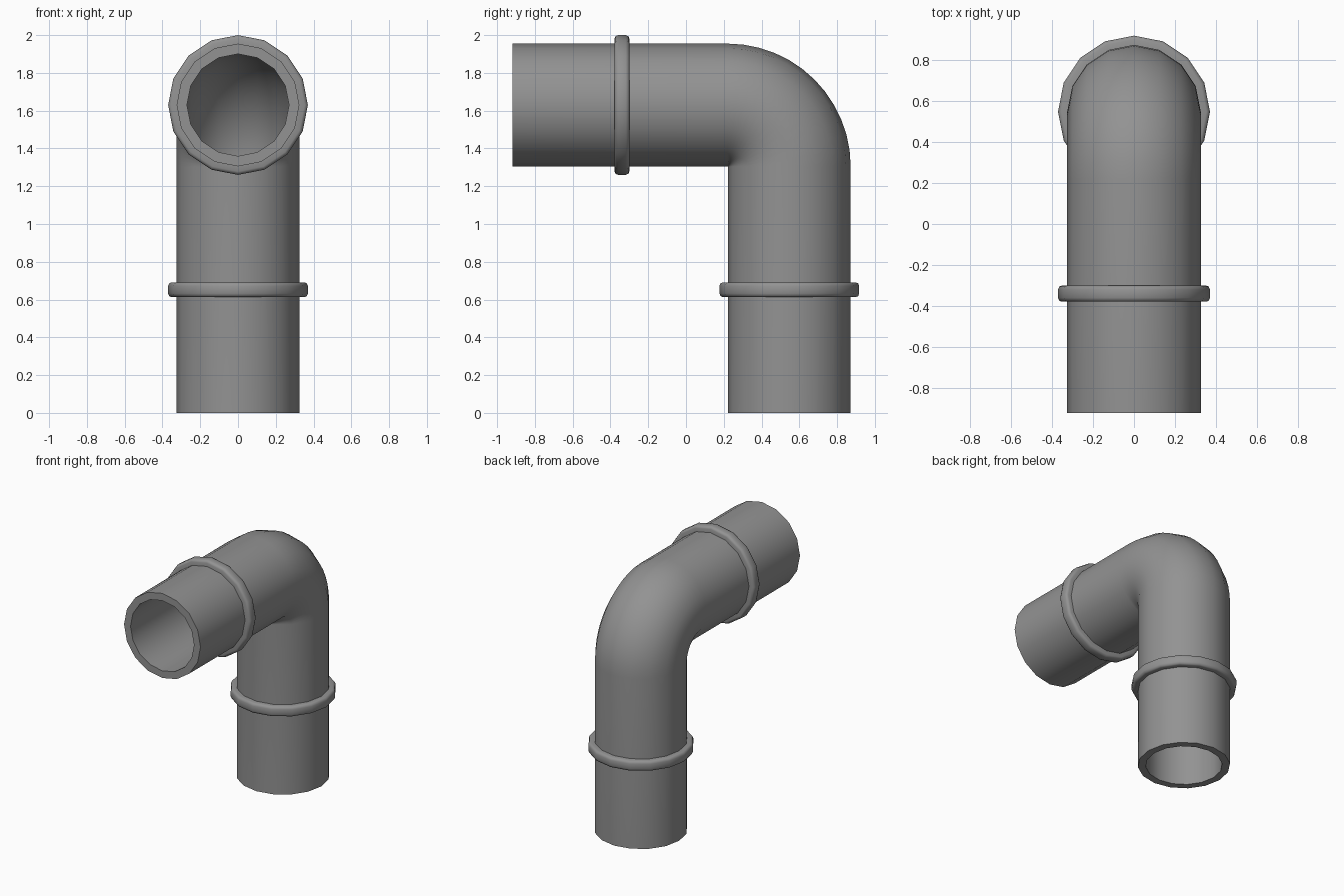
import bpy, bmesh, math
from mathutils import Vector

if "Cube" in bpy.data.objects:
    bpy.data.objects.remove(bpy.data.objects["Cube"])

SIDES = 16
R_OUT, R_IN, R_RING = 0.325, 0.27, 0.37
AXIS_Y, AXIS_Z = 0.547, 1.63
BEND_R, BEND_SEGS = 0.327, 12
FRONT_Y = -0.919

# dark grey plastic
dark_grey = bpy.data.materials.new("dark_grey")
dark_grey.diffuse_color = (0.29, 0.29, 0.29, 1)
dark_grey.use_nodes = True
dark_grey.node_tree.nodes["Principled BSDF"].inputs["Base Color"].default_value = dark_grey.diffuse_color


def skin(name, loops, angle):
    """Join a closed series of vertex loops into one smooth-shaded object."""
    bm = bmesh.new()
    rings = [[bm.verts.new(p) for p in loop] for loop in loops]
    for a, b in zip(rings, rings[1:] + rings[:1]):
        for i in range(SIDES):
            j = (i + 1) % SIDES
            bm.faces.new((a[i], a[j], b[j], b[i]))
    bmesh.ops.recalc_face_normals(bm, faces=bm.faces)
    me = bpy.data.meshes.new(name)
    bm.to_mesh(me)
    bm.free()
    me.materials.append(dark_grey)
    ob = bpy.data.objects.new(name, me)
    bpy.context.collection.objects.link(ob)
    bpy.ops.object.select_all(action='DESELECT')
    bpy.context.view_layer.objects.active = ob
    ob.select_set(True)
    bpy.ops.object.shade_smooth_by_angle(angle=math.radians(angle))


def loop(center, tilt, r):
    """Cross-section; tilt 0 = axis along z, tilt 90 degrees = axis along -y."""
    c = Vector(center)
    u = Vector((1, 0, 0))
    v = Vector((0, math.cos(tilt), math.sin(tilt)))
    return [c + r * (math.cos(t) * u + math.sin(t) * v)
            for t in (2 * math.pi * i / SIDES for i in range(SIDES))]


# hollow elbow pipe: outer wall forward along the path, inner wall back
cy, cz = AXIS_Y - BEND_R, AXIS_Z - BEND_R
path = [((0, AXIS_Y, 0), 0)]
for k in range(BEND_SEGS + 1):
    a = math.pi / 2 * k / BEND_SEGS
    path.append(((0, cy + BEND_R * math.cos(a), cz + BEND_R * math.sin(a)), a))
path.append(((0, FRONT_Y, AXIS_Z), math.pi / 2))
skin("elbow_pipe", [loop(c, t, R_OUT) for c, t in path]
     + [loop(c, t, R_IN) for c, t in reversed(path)], 40)

# raised collars with rounded edges: (radius, offset along axis)
profile = [(0.315, -0.039), (0.352, -0.039), (0.364, -0.034), (R_RING, -0.02),
           (R_RING, 0.02), (0.364, 0.034), (0.352, 0.039), (0.315, 0.039)]
skin("lower_collar",
     [loop((0, AXIS_Y, 0.652 + d), 0, r) for r, d in profile], 50)
skin("front_collar",
     [loop((0, -0.339 - d, AXIS_Z), math.pi / 2, r) for r, d in profile], 50)
